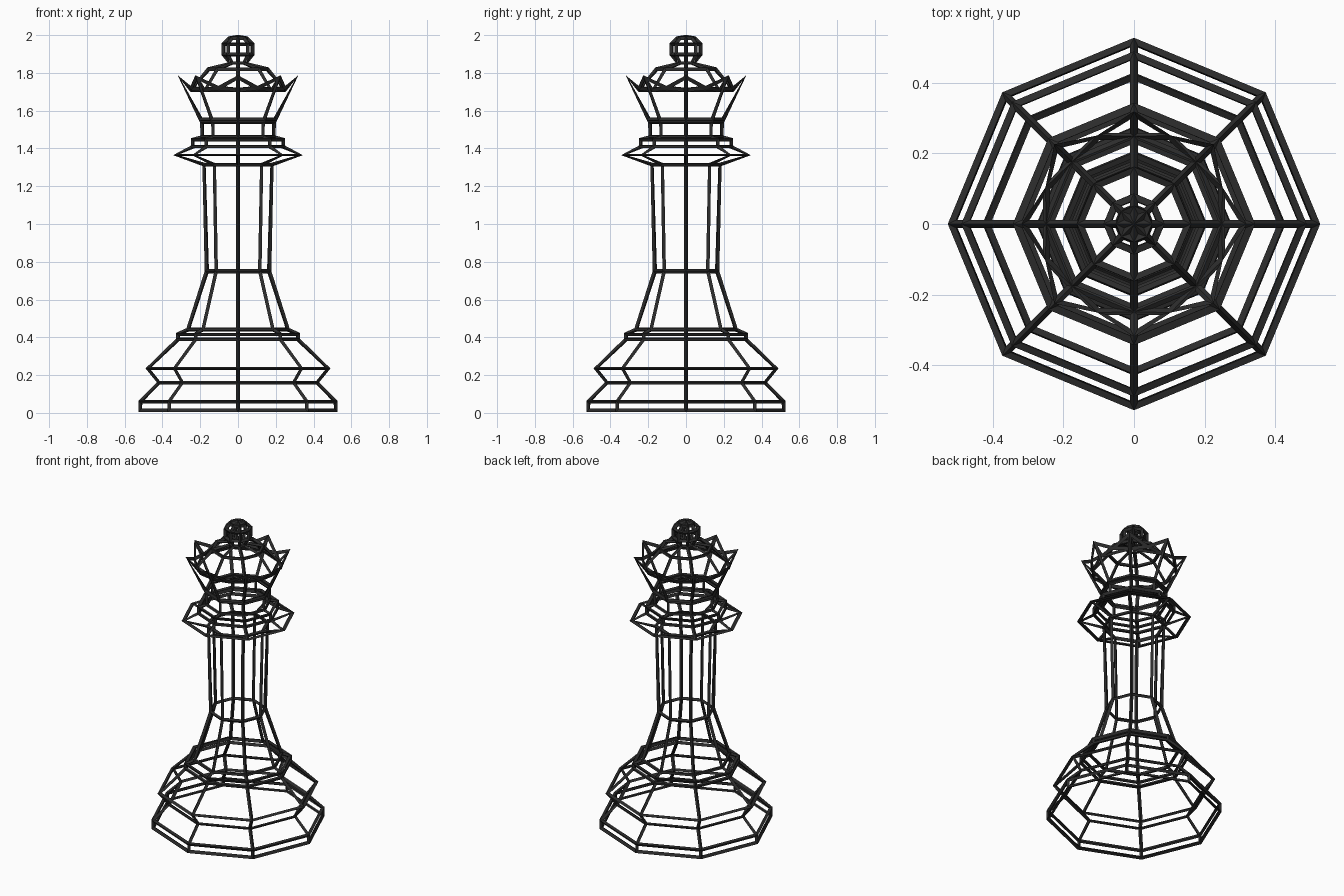
import bpy, bmesh, math

if "Cube" in bpy.data.objects:
    bpy.data.objects.remove(bpy.data.objects["Cube"])

SIDES = 8
dark = bpy.data.materials.new("dark_wire")
dark.diffuse_color = (0.025, 0.025, 0.025, 1)
dark.use_nodes = True
dark.node_tree.nodes["Principled BSDF"].inputs["Base Color"].default_value = dark.diffuse_color


def ring(bm, r, z, turn=0.0):
    step = 2 * math.pi / SIDES
    return [bm.verts.new((r * math.cos((i + turn) * step),
                          r * math.sin((i + turn) * step), z)) for i in range(SIDES)]


def bridge(bm, a, b):
    for i in range(SIDES):
        j = (i + 1) % SIDES
        bm.faces.new((a[i], a[j], b[j], b[i]))


def lathe(bm, profile, start=None):
    rings = [start] if start else []
    rings += [ring(bm, r, z) for r, z in profile]
    for a, b in zip(rings, rings[1:]):
        bridge(bm, a, b)
    return rings


bm = bmesh.new()

# base, stem, collar and neck
body = lathe(bm, [
    (.517, .011), (.517, .06), (.418, .16), (.478, .235), (.318, .388),
    (.318, .418), (.265, .44), (.165, .75), (.18, 1.315), (.332, 1.365),
    (.24, 1.408), (.24, 1.448), (.19, 1.46), (.19, 1.54), (.197, 1.554)])
bm.faces.new(body[0][::-1])
neck = body[-1]

# crown wall rising to points, with valleys between them
tips = ring(bm, .313, 1.778)
valleys = ring(bm, .27, 1.72, .5)
inner = ring(bm, .25, 1.71)
for i in range(SIDES):
    j = (i + 1) % SIDES
    bm.faces.new((neck[i], neck[j], tips[j], valleys[i], tips[i]))
    bm.faces.new((tips[i], valleys[i], inner[i]))
    bm.faces.new((tips[j], inner[j], valleys[i]))
    bm.faces.new((valleys[i], inner[j], inner[i]))

# dome and ball finial
top = lathe(bm, [(.155, 1.82), (.045, 1.85), (.076, 1.897),
                 (.076, 1.953), (.045, 1.983)], inner)[-1]
pole = bm.verts.new((0, 0, 1.99))
for i in range(SIDES):
    bm.faces.new((top[i], top[(i + 1) % SIDES], pole))

bmesh.ops.recalc_face_normals(bm, faces=bm.faces)
mesh = bpy.data.meshes.new("wire_chess_queen")
bm.to_mesh(mesh)
bm.free()
obj = bpy.data.objects.new("wire_chess_queen", mesh)
bpy.context.collection.objects.link(obj)
mesh.materials.append(dark)

# turn every edge into a thin bar
wire = obj.modifiers.new("bars", 'WIREFRAME')
wire.thickness = 0.023
wire.offset = 0
wire.use_even_offset = True
wire.use_relative_offset = False
wire.use_replace = True
